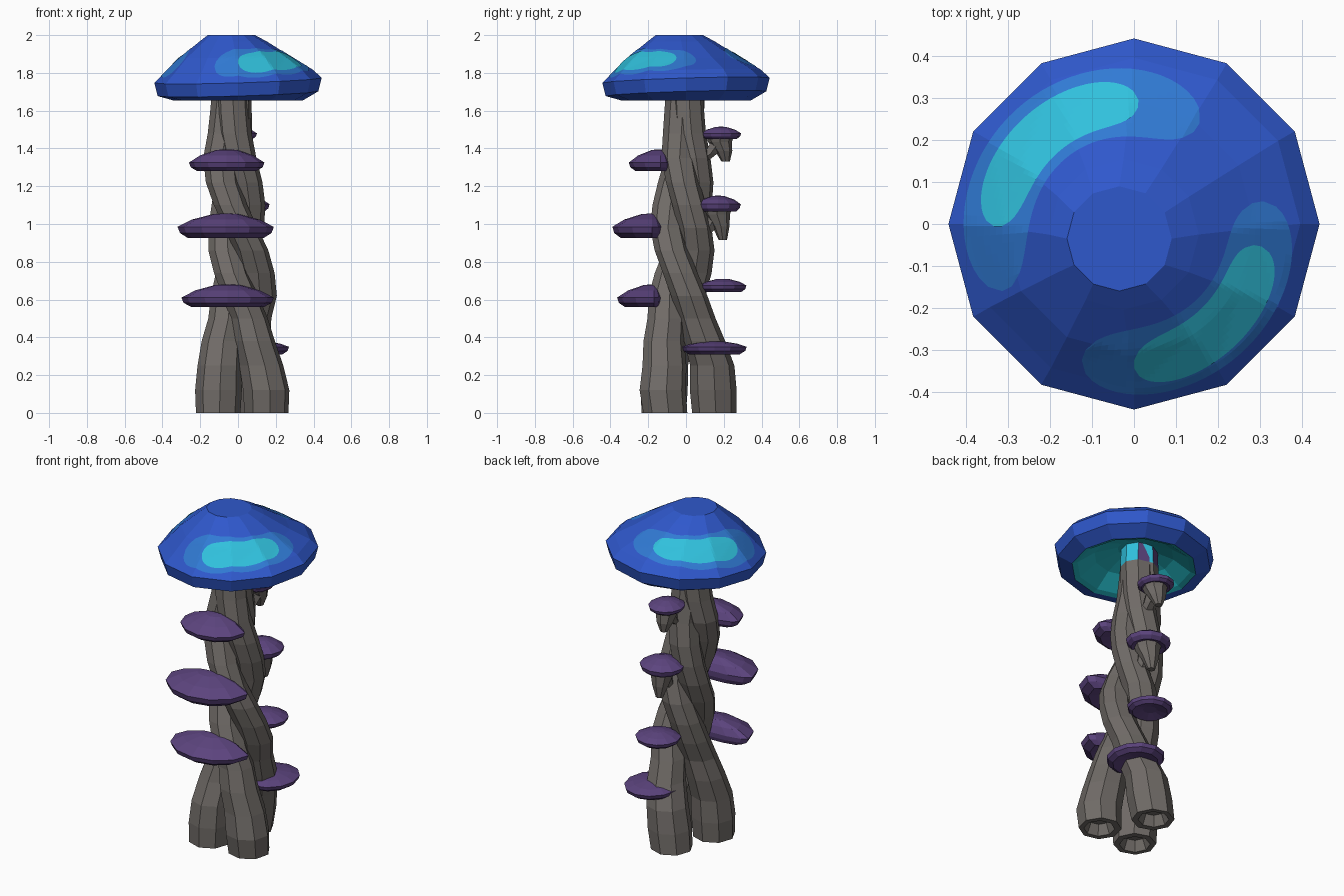
import bpy, bmesh, math
from mathutils import Vector
from mathutils.bvhtree import BVHTree

if "Cube" in bpy.data.objects:
    bpy.data.objects.remove(bpy.data.objects["Cube"])


def material(name, r, g, b):
    lin = [((c / 255 + 0.055) / 1.055) ** 2.4 for c in (r, g, b)]
    m = bpy.data.materials.new(name)
    m.diffuse_color = (*lin, 1)
    m.use_nodes = True
    m.node_tree.nodes["Principled BSDF"].inputs["Base Color"].default_value = m.diffuse_color
    return m


BLUE = material("cap_blue", 47, 88, 204)
HALO = material("halo_blue", 48, 122, 212)
CYAN = material("glow_cyan", 48, 192, 220)
TEAL = material("gill_teal", 35, 182, 195)
GREY = material("stalk_grey", 112, 107, 103)
PURPLE = material("shelf_purple", 92, 68, 126)


def finish(bm, name, *mats):
    me = bpy.data.meshes.new(name)
    bm.to_mesh(me)
    ob = bpy.data.objects.new(name, me)
    bpy.context.collection.objects.link(ob)
    for m in mats:
        me.materials.append(m)
    return ob


def rings(data, sides, phase=0.0, back=1.0):
    """Loft closed rings (x, y, z, rx, ry); back scales the +y half's reach."""
    bm = bmesh.new()
    loops = []
    for x, y, z, rx, ry in data:
        loop = []
        for i in range(sides):
            a = phase + math.tau * i / sides
            s = math.sin(a) * (back if math.sin(a) > 0 else 1)
            loop.append(bm.verts.new((x + rx * math.cos(a), y + ry * s, z)))
        loops.append(loop)
    for a, b in zip(loops, loops[1:]):
        for i in range(sides):
            j = (i + 1) % sides
            bm.faces.new((a[i], a[j], b[j], b[i]))
    bm.faces.new(loops[0][::-1])
    bm.faces.new(loops[-1])
    bmesh.ops.recalc_face_normals(bm, faces=bm.faces)
    return bm


def lerp(table, z):
    """Piecewise linear lookup in rows of (z, value)."""
    for (z0, v0), (z1, v1) in zip(table, table[1:]):
        if z <= z1:
            return v0 + (v1 - v0) * (z - z0) / (z1 - z0)
    return table[-1][1]


# Main cap: twelve-sided dome with a hollow teal underside and a slightly tilted rim
CAP = [(0, 0, 1.78, .09, .09), (0, 0, 1.735, .22, .22), (0, 0, 1.665, .315, .315),
       (0, 0, 1.655, .345, .345), (0, 0, 1.69, .425, .425), (0, 0, 1.76, .443, .443),
       (0, 0, 1.805, .397, .397), (-.01, -.01, 1.88, .3, .3),
       (-.025, -.025, 1.965, .18, .18), (-.035, -.035, 2.0, .125, .125)]
bm = rings(CAP, 12)
for f in bm.faces:
    if f.normal.z < 0 and all(math.hypot(v.co.x, v.co.y) < .36 for v in f.verts):
        f.material_index = 1
for v in bm.verts:
    if math.hypot(v.co.x, v.co.y) > .36:
        v.co.z += .03 * (v.co.x + v.co.y)
bm.normal_update()
cap_tree = BVHTree.FromBMesh(bm)
finish(bm, "main_cap", BLUE, TEAL)


# Glowing crescents: thin sheets draped on the cap
def crescent(name, start, end, r0, r1, width, lift, mat):
    bm = bmesh.new()
    nu, nv = 40, 10
    grid = []
    for i in range(nu + 1):
        u = -0.995 + 1.99 * i / nu
        th = math.radians(start + (end - start) * i / nu)
        mid = r0 + (r1 - r0) * i / nu
        w = width * math.sqrt(1 - abs(u) ** 5)
        row = []
        for j in range(nv + 1):
            r = mid + w * (2 * j / nv - 1)
            p = Vector((r * math.cos(th), r * math.sin(th), 3))
            hit = cap_tree.ray_cast(p, Vector((0, 0, -1)))[0]
            row.append(bm.verts.new(hit + Vector((0, 0, lift))))
        grid.append(row)
    for a, b in zip(grid, grid[1:]):
        for j in range(nv):
            bm.faces.new((a[j], a[j + 1], b[j + 1], b[j]))
    bm.normal_update()
    bmesh.ops.reverse_faces(bm, faces=[f for f in bm.faces if f.normal.z < 0])
    finish(bm, name, mat)


crescent("back_glow_halo", 57, 207, .275, .34, .083, .003, HALO)
crescent("back_glow_core", 88, 181, .288, .325, .058, .006, CYAN)
crescent("front_glow_halo", 249, 370, .335, .3, .083, .003, HALO)
crescent("front_glow_core", 270, 350, .335, .3, .06, .006, CYAN)

# Trunk: three stalks that twist around each other
TWIST = [(0, 0), (.25, -8), (.5, -35), (.72, -95), (1, -180), (1.35, -262), (1.75, -320)]
OFFSET = [(0, .97), (.12, .96), (.3, .78), (.5, .5), (.75, .44), (1, .46), (1.3, .36),
          (1.5, .15), (1.75, .07)]
THICK = [(0, .118), (.12, .124), (.3, .115), (.5, .1), (.75, .092), (1, .088),
         (1.3, .09), (1.5, .092), (1.75, .09)]
SHIFT_X = [(0, 0), (.3, .02), (.6, .035), (1, 0), (1.3, -.04), (1.75, -.035)]
SHIFT_Y = [(0, 0), (.5, -.02), (1, -.02), (1.3, -.01), (1.75, 0)]
LEVELS = [0, .12, .25, .38, .5, .62, .74, .86, .98, 1.1, 1.22, 1.35, 1.48, 1.58, 1.67, 1.79]
for name, x, y in (("right_stalk", .155, -.113), ("back_stalk", -.01, .155),
                   ("left_stalk", -.108, -.122)):
    dist, ang = math.hypot(x, y), math.atan2(y, x)
    data = [(x, y, .06, .06, .06), (x, y, 0, .085, .085)]     # hollow foot
    for z in LEVELS:
        a = ang + math.radians(lerp(TWIST, z))
        d = (dist if z < .2 else .18) * lerp(OFFSET, z)
        r = lerp(THICK, z)
        data.append((lerp(SHIFT_X, z) + d * math.cos(a), lerp(SHIFT_Y, z) + d * math.sin(a),
                     z, r, r))
    bm = rings(data, 8, ang)
    for f in bm.faces:      # glow where the trunk meets the cap
        if f.calc_center_median().z > 1.68:
            f.material_index = 2 if f.normal.y > .6 and f.normal.x < .3 else 1
    finish(bm, name, GREY, CYAN, PURPLE)


# Shelf mushrooms: low oval caps along the trunk
def shelf(name, x, y, z, rx, ry, low, high, back=1.0):
    prof = [(low * .55, .3), (low, .78), (low * .55, .95), (0, 1), (high * .55, .7),
            (high * .95, .28), (high, .1)]
    finish(rings([(x, y, z + dz, rx * k, ry * k) for dz, k in prof], 12, 0, back),
           name, PURPLE)


shelf("front_shelf_top", -.06, -.135, 1.325, .2, .168, -.045, .07, .35)
shelf("front_shelf_middle", -.065, -.18, .985, .255, .21, -.06, .07, .3)
shelf("front_shelf_bottom", -.055, -.17, .61, .245, .195, -.05, .07, .25)
shelf("back_shelf_top", 0, .185, 1.48, .1, .107, -.03, .035)
shelf("back_shelf_upper", .04, .17, 1.105, .127, .12, -.04, .045)
shelf("back_shelf_lower", .05, .195, .675, .127, .125, -.035, .035)
shelf("back_shelf_bottom", .115, .15, .35, .155, .172, -.04, .03)

# Small curved stalks under the two upper back shelves
for name, x, y, z, r, drop in (("top_shelf_stalk", 0, .18, 1.47, .075, .14),
                               ("upper_shelf_stalk", .04, .165, 1.095, .08, .18)):
    finish(rings([(x, y + .03, z - drop, .022, .022),
                  (x, y + .02, z - drop * .6, .05, .045),
                  (x, y, z - drop * .25, r * .85, r * .85),
                  (x, y, z, r, r)], 8), name, GREY)
    finish(rings([(x - .01, y - .13, z - drop * 1.1, .04, .05),
                  (x, y - .05, z - drop * .7, .035, .04),
                  (x, y, z - drop * .2, .05, .05)], 6), name + "_branch", GREY)
